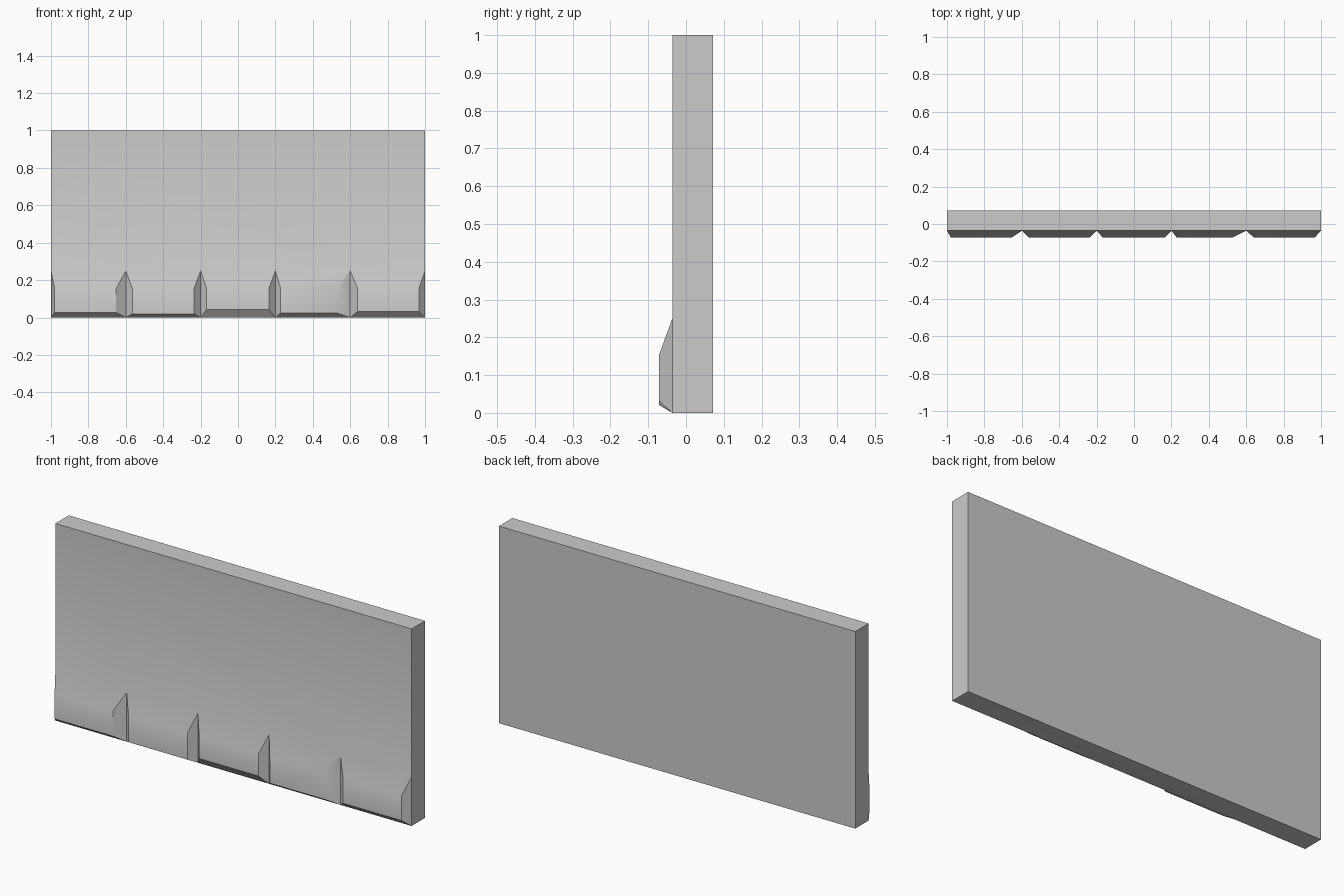
import bpy, bmesh, math

if "Cube" in bpy.data.objects:
    bpy.data.objects.remove(bpy.data.objects["Cube"])

BACK, FRONT, PROUD = 0.071, -0.036, -0.071   # y of wall back, wall face, plinth face
H, BAND, SHOULDER = 1.0, 0.25, 0.155         # wall top, plinth top, plinth shoulder

# Each plinth block: left and right edge of its raised face, and chamfer height
blocks = [(-0.98, -0.652, 0.027), (-0.565, -0.235, 0.02), (-0.168, 0.165, 0.043),
          (0.228, 0.53, 0.024), (0.64, 0.967, 0.032)]

bm = bmesh.new()
v = lambda x, y, z: bm.verts.new((x, y, z))
face = bm.faces.new

# Joints between the blocks, lying on the wall face
xs = [-1 + 0.4 * i for i in range(6)]
low = [v(x, FRONT, 0) for x in xs]
high = [v(x, FRONT, BAND) for x in xs]

# Wall slab above and behind the plinth
ftl, ftr = v(-1, FRONT, H), v(1, FRONT, H)
btl, btr = v(-1, BACK, H), v(1, BACK, H)
bbl, bbr = v(-1, BACK, 0), v(1, BACK, 0)
face(high + [ftr, ftl])
face([ftl, ftr, btr, btl])
face([btl, btr, bbr, bbl])
face(low[::-1] + [bbl, bbr])
face([low[0], high[0], ftl, btl, bbl])
face([low[-1], bbr, btr, ftr, high[-1]])

# Raised plinth blocks with sloped borders
for i, (x0, x1, zb) in enumerate(blocks):
    a, b = v(x0, PROUD, zb), v(x1, PROUD, zb)
    c, d = v(x1, PROUD, SHOULDER), v(x0, PROUD, SHOULDER)
    l0, l1, h1, h0 = low[i], low[i + 1], high[i + 1], high[i]
    face([a, b, c, d])
    face([l0, l1, b, a])
    face([l1, h1, c, b])
    face([h1, h0, d, c])
    face([h0, l0, a, d])

bmesh.ops.recalc_face_normals(bm, faces=bm.faces)
mesh = bpy.data.meshes.new("wall_with_plinth")
bm.to_mesh(mesh)
bm.free()
wall = bpy.data.objects.new("wall_with_plinth", mesh)
bpy.context.collection.objects.link(wall)

# The wall flows softly into the plinth; the joints stay crisp
bpy.context.view_layer.objects.active = wall
wall.select_set(True)
bpy.ops.object.shade_smooth_by_angle(angle=math.radians(30))
